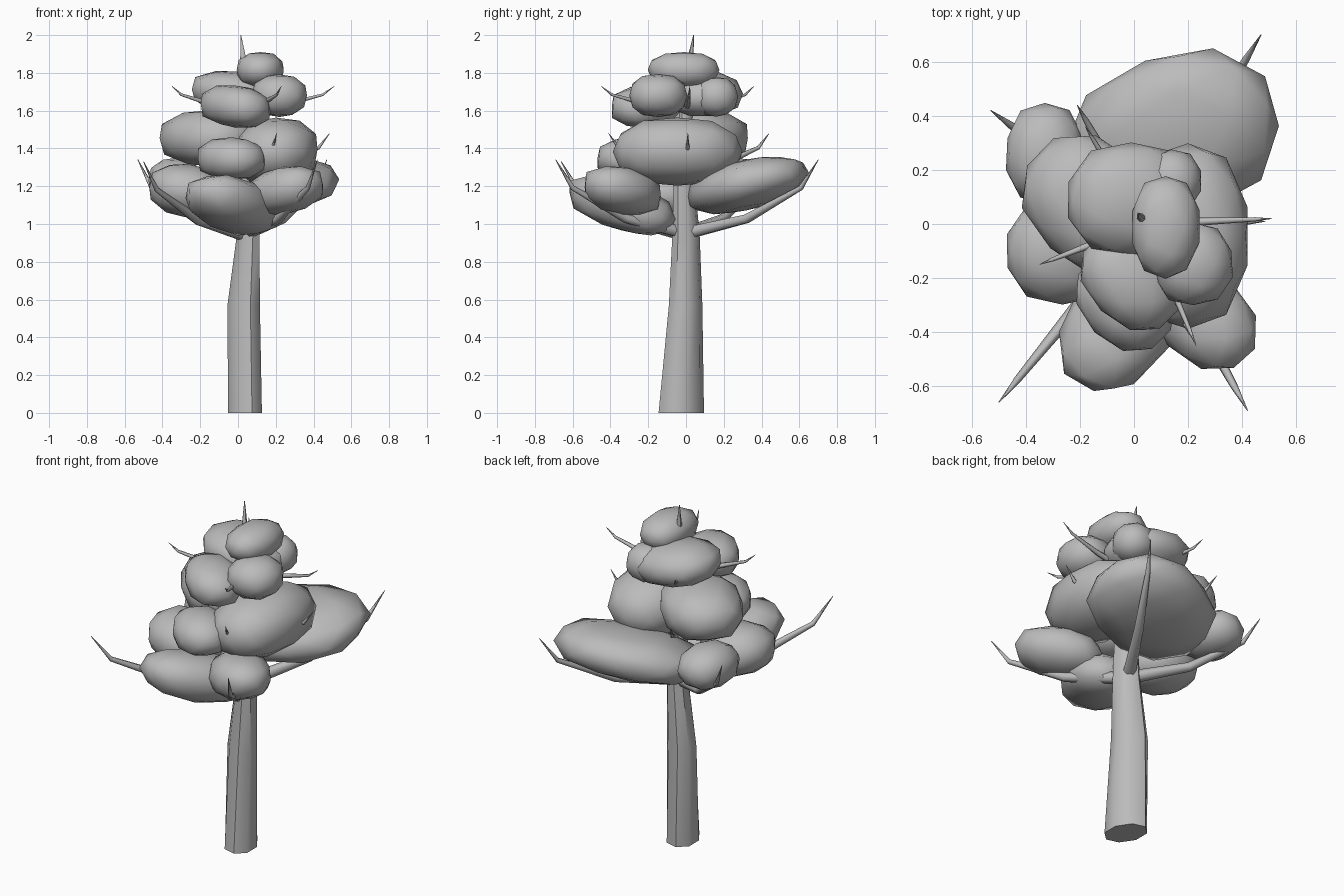
import bpy, bmesh, math, random
from mathutils import Vector

if "Cube" in bpy.data.objects:
    bpy.data.objects.remove(bpy.data.objects["Cube"])

random.seed(4)

grey = bpy.data.materials.new("plain_grey")
grey.diffuse_color = (0.5, 0.5, 0.5, 1)
grey.use_nodes = True
grey.node_tree.nodes["Principled BSDF"].inputs["Base Color"].default_value = grey.diffuse_color


def finish(name, bm, angle):
    bmesh.ops.recalc_face_normals(bm, faces=bm.faces)
    me = bpy.data.meshes.new(name)
    bm.to_mesh(me)
    bm.free()
    me.materials.append(grey)
    ob = bpy.data.objects.new(name, me)
    bpy.context.collection.objects.link(ob)
    bpy.ops.object.select_all(action='DESELECT')
    ob.select_set(True)
    bpy.context.view_layer.objects.active = ob
    bpy.ops.object.shade_smooth_by_angle(angle=math.radians(angle))
    return ob


def skin_rings(bm, rings):
    """Bridge rings of points into a closed tube."""
    loops = [[bm.verts.new(p) for p in r] for r in rings]
    n = len(loops[0])
    for a, b in zip(loops, loops[1:]):
        for i in range(n):
            j = (i + 1) % n
            bm.faces.new((a[i], a[j], b[j], b[i]))
    bm.faces.new(loops[0][::-1])
    bm.faces.new(loops[-1])


# Trunk: z, centre x, centre y, radius x, radius y, running up to a thin spike
trunk = [(0, .037, -.025, .097, .122), (.57, .03, -.002, .093, .09),
         (.93, .053, 0, .066, .074), (1.2, .05, -.008, .056, .058),
         (1.6, .04, 0, .035, .035), (1.85, .03, .02, .02, .02),
         (2.0, .015, .04, .002, .002)]
bm = bmesh.new()
skin_rings(bm, [[(cx + rx * math.cos(t), cy + ry * math.sin(t - .22), z)
                 for t in [math.tau * (i + .5) / 8 for i in range(8)]]
                for z, cx, cy, rx, ry in trunk])
finish("trunk", bm, 50)


# Branches: tip position; each runs outward gently then kinks upward
def branch(name, tip, rise, thick):
    tip = Vector(tip)
    root = Vector((.04, .0, tip.z - rise))
    pts = []
    for f, h in ((0, 0), (.46, .2), (.87, .62), (1, 1)):
        p = root.lerp(tip, f)
        p.z = root.z + rise * h
        pts.append(p)
    out = Vector((tip.x - root.x, tip.y - root.y, 0)).normalized()
    side = Vector((-out.y, out.x, 0))
    rings = []
    for i, (p, r) in enumerate(zip(pts, (1, .72, .38, .05))):
        d = (pts[min(i + 1, 3)] - pts[max(i - 1, 0)]).normalized()
        up = d.cross(side)
        rings.append([p + (side * math.cos(a) + up * math.sin(a)) * thick * r
                      for a in [math.tau * k / 6 for k in range(6)]])
    bm = bmesh.new()
    skin_rings(bm, rings)
    finish(name, bm, 65)


tiers = [("lower", .39, .036, [(.47, .70, 1.34), (-.53, .42, 1.34),
                               (-.50, -.66, 1.33), (.42, -.69, 1.34)]),
         ("middle", .20, .027, [(-.21, .44, 1.48), (.485, .01, 1.48),
                                (.205, -.41, 1.48)]),
         ("upper", .12, .02, [(.51, .02, 1.73), (-.18, .36, 1.73),
                              (-.35, -.15, 1.73), (.23, -.45, 1.73)])]
for tier, rise, thick, tips in tiers:
    for i, tip in enumerate(tips):
        branch(f"{tier}_branch_{i + 1}", tip, rise, thick)


# Foliage clumps: name, centre, radii, turn in degrees, upward slope along x and y
clumps = [
    ("crown", (.117, -.01, 1.815), (.127, .19, .096), 0, 0, 0),
    ("upper_right", (.22, -.148, 1.68), (.147, .155, .113), 0, 0, 0),
    ("upper_front", (-.012, -.21, 1.622), (.21, .155, .113), -45, -.08, 0),
    ("upper_back", (-.01, .09, 1.69), (.238, .21, .118), 0, -.1, 0),
    ("upper_small", (.14, .16, 1.675), (.11, .115, .105), 0, 0, 0),
    ("middle_right", (.2, -.045, 1.383), (.23, .343, .178), 0, .05, 0),
    ("middle_left", (-.15, .07, 1.455), (.285, .225, .15), -45, 0, 0),
    ("middle_front", (-.035, -.29, 1.345), (.2, .155, .112), -45, 0, 0),
    ("lower_back", (.145, .32, 1.205), (.4, .3, .135), 20, .06, .18),
    ("lower_left", (-.265, -.1, 1.175), (.21, .195, .14), 0, -.1, 0),
    ("lower_left_back", (-.33, .26, 1.23), (.145, .187, .12), 0, 0, 0),
    ("lower_front", (-.03, -.34, 1.1), (.31, .2, .135), 55, -.1, -.22),
    ("lower_front_right", (.245, -.335, 1.175), (.235, .165, .125), -45, .12, -.1),
]
for name, c, r, turn, sx, sy in clumps:
    bm = bmesh.new()
    bmesh.ops.create_icosphere(bm, subdivisions=2, radius=1)
    ca, sa = math.cos(math.radians(turn)), math.sin(math.radians(turn))
    for v in bm.verts:
        d = v.co.normalized()
        # slightly boxy ellipsoid with a little irregularity
        k = sum(abs(q) ** 2.4 for q in d) ** (-1 / 2.4) * random.uniform(.98, 1.02)
        a, b, z = d.x * k * r[0], d.y * k * r[1], d.z * k * r[2]
        x, y = a * ca - b * sa, a * sa + b * ca
        v.co = (c[0] + x, c[1] + y, c[2] + z + sx * x + sy * y)
    finish(name + "_foliage", bm, 60)
